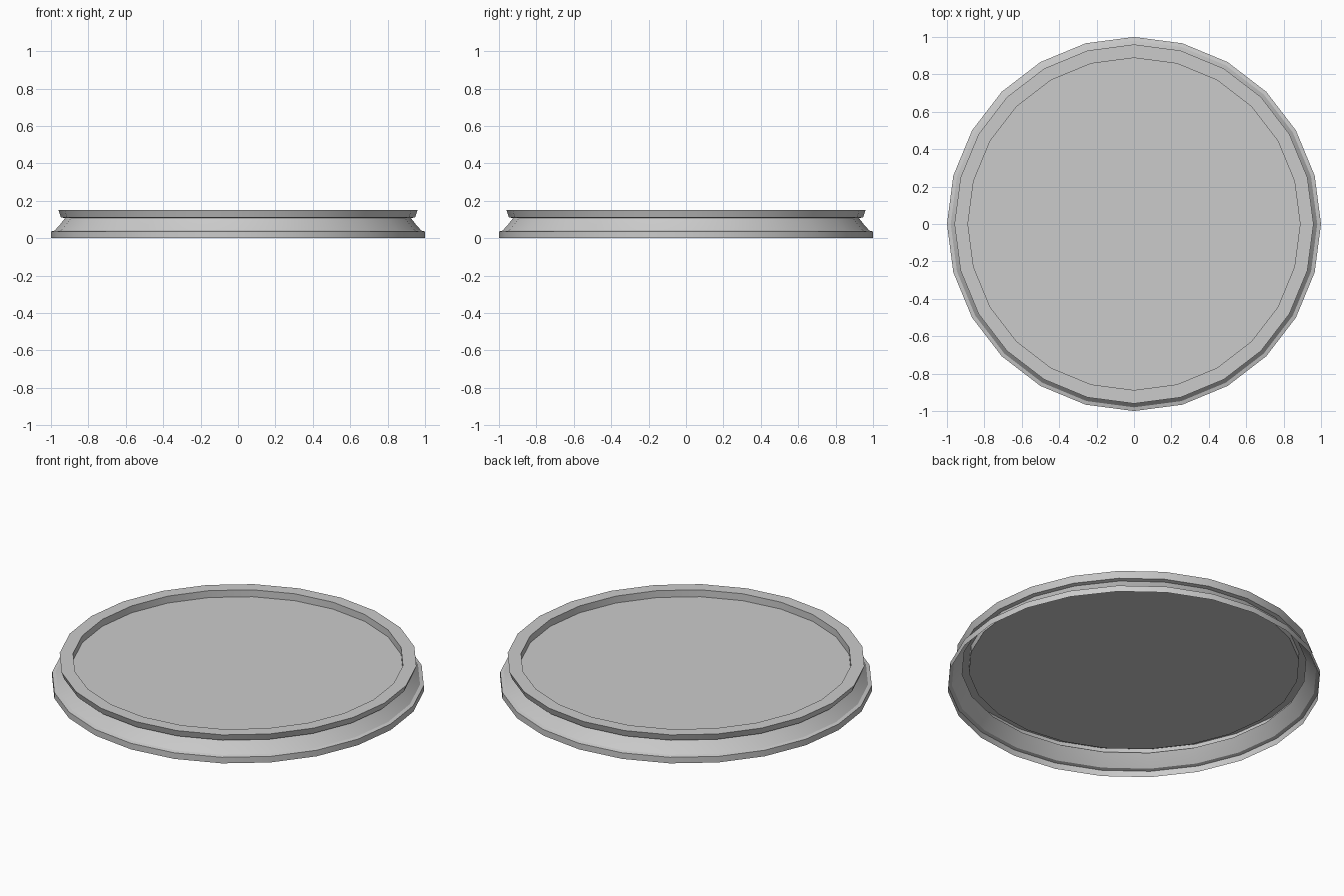
import bpy, bmesh
from math import cos, sin, pi, radians

if "Cube" in bpy.data.objects:
    bpy.data.objects.remove(bpy.data.objects["Cube"])

SIDES = 24


def lathe(name, profile):
    """Revolve (radius, height) points around z and close the end with a disc."""
    bm = bmesh.new()
    rings = [[bm.verts.new((r * cos(2 * pi * i / SIDES), r * sin(2 * pi * i / SIDES), z))
              for i in range(SIDES)] for r, z in profile]
    for a, b in zip(rings, rings[1:]):
        for i in range(SIDES):
            j = (i + 1) % SIDES
            bm.faces.new((a[i], a[j], b[j], b[i]))
    bm.faces.new(rings[-1])
    mesh = bpy.data.meshes.new(name)
    bm.to_mesh(mesh)
    bm.free()
    obj = bpy.data.objects.new(name, mesh)
    bpy.context.collection.objects.link(obj)
    bpy.context.view_layer.objects.active = obj
    obj.select_set(True)
    bpy.ops.object.shade_smooth_by_angle(angle=radians(30))
    return obj


# Hollow dish: foot band, concave flare, neck, raised lip and recessed floor
lathe("round_dish", [
    (1.0, 0.0), (1.0, 0.036),
    (0.98, 0.041), (0.95, 0.075), (0.925, 0.107),
    (0.947, 0.112), (0.96, 0.15),
    (0.888, 0.15), (0.888, 0.109),
])
